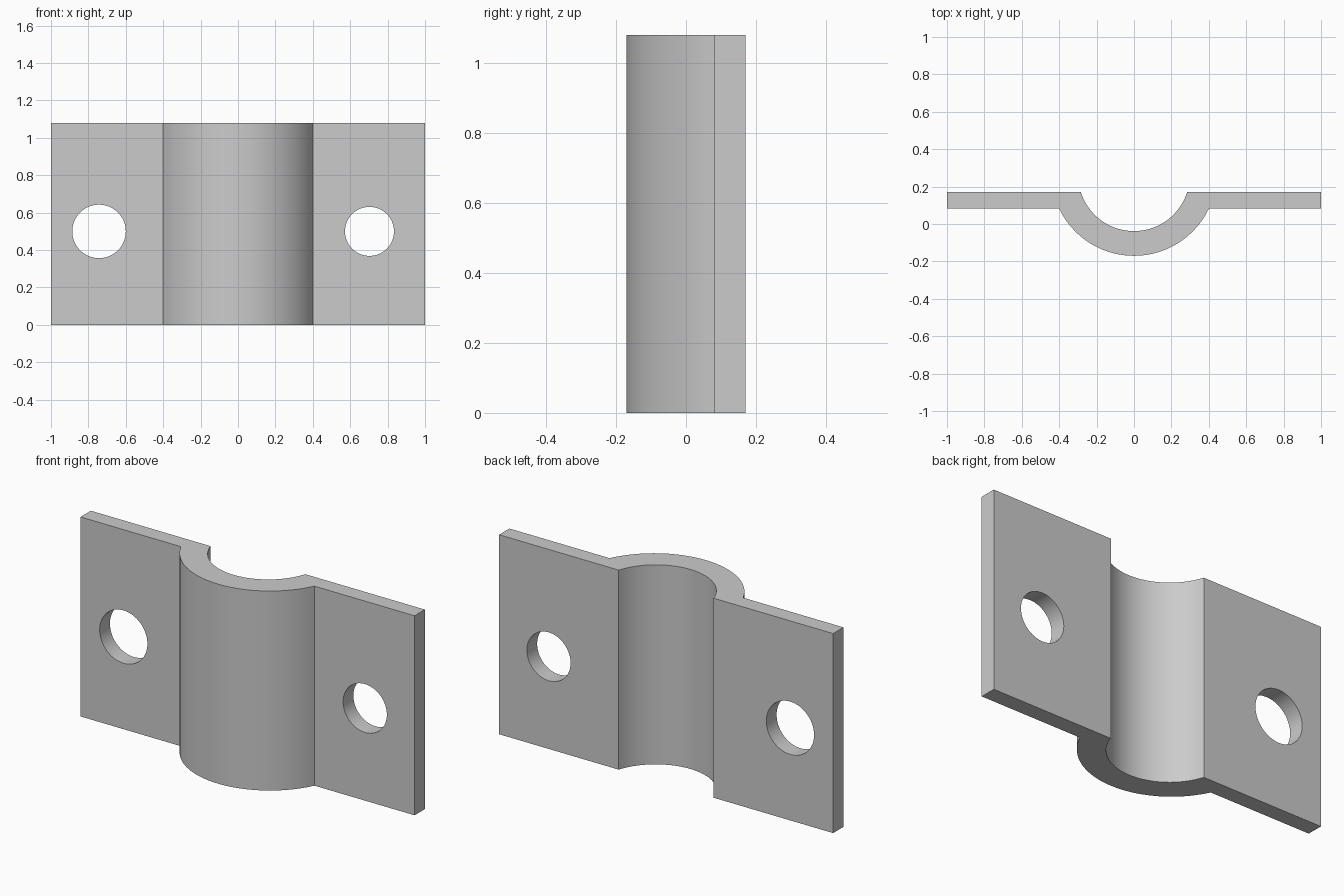
import bpy, bmesh, math

if "Cube" in bpy.data.objects:
    bpy.data.objects.remove(bpy.data.objects["Cube"])

HEIGHT = 1.08
BACK, FRONT, BOTTOM = 0.17, 0.082, -0.17


def arc(half, y_end, y_low, n=40):
    # Circular arc from (-half, y_end) through (0, y_low) to (half, y_end)
    sag = y_end - y_low
    r = (half * half + sag * sag) / (2 * sag)
    a = math.atan2(half, r - sag)
    return [(r * math.sin(t), y_low + r - r * math.cos(t))
            for t in (-a + 2 * a * i / n for i in range(n + 1))]


def extrude(name, profile, direction):
    # Closed solid swept from a planar outline
    bm = bmesh.new()
    face = bm.faces.new([bm.verts.new(p) for p in profile])
    ext = bmesh.ops.extrude_face_region(bm, geom=[face])
    verts = [g for g in ext["geom"] if isinstance(g, bmesh.types.BMVert)]
    bmesh.ops.translate(bm, verts=verts, vec=direction)
    bmesh.ops.recalc_face_normals(bm, faces=bm.faces)
    mesh = bpy.data.meshes.new(name)
    bm.to_mesh(mesh)
    bm.free()
    obj = bpy.data.objects.new(name, mesh)
    bpy.context.collection.objects.link(obj)
    return obj


# Saddle strap: two flat flanges joined by a curved half-sleeve
outline = ([(-1, FRONT)] + arc(0.4, FRONT, BOTTOM) + [(1, FRONT), (1, BACK)]
           + arc(0.284, BACK, -0.038)[::-1] + [(-1, BACK)])
clamp = extrude("pipe_clamp", [(x, y, 0) for x, y in outline], (0, 0, HEIGHT))

# Screw holes, the left one slightly larger
for side, x, r in (("left", -0.743, 0.143), ("right", 0.703, 0.131)):
    ring = [(x + r * math.cos(math.tau * i / 64), -0.1,
             0.5 + r * math.sin(math.tau * i / 64)) for i in range(64)]
    cutter = extrude(side + "_hole_cutter", ring, (0, 0.5, 0))
    cutter.hide_render = True
    mod = clamp.modifiers.new(side + "_hole", 'BOOLEAN')
    mod.operation = 'DIFFERENCE'
    mod.solver = 'EXACT'
    mod.object = cutter
    bpy.context.view_layer.objects.active = clamp
    bpy.ops.object.modifier_apply(modifier=mod.name)
    bpy.data.objects.remove(cutter)

# Smooth curved walls, crisp corners
bpy.ops.object.select_all(action='DESELECT')
clamp.select_set(True)
bpy.context.view_layer.objects.active = clamp
bpy.ops.object.shade_smooth_by_angle(angle=math.radians(25))
